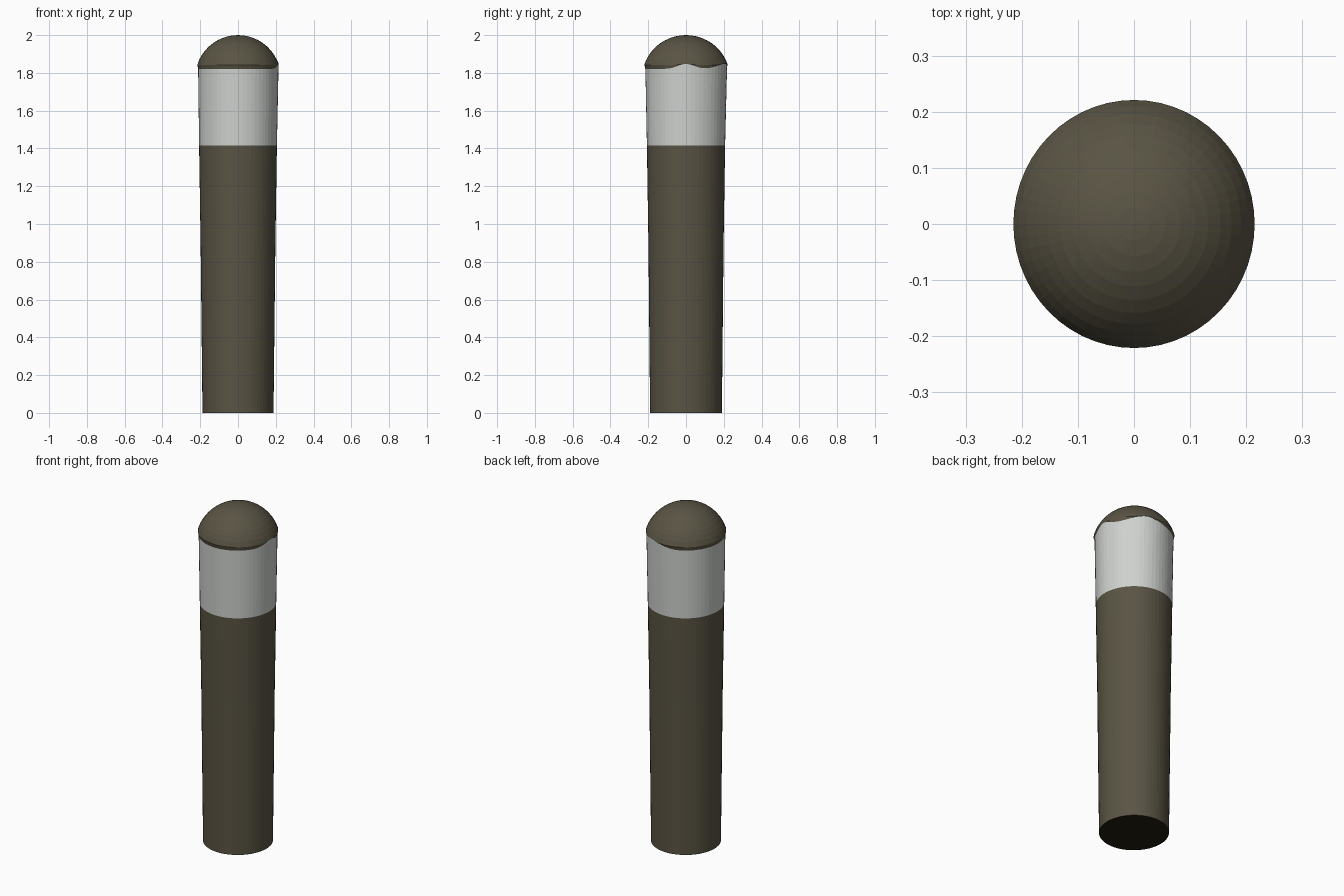
import bpy
import bmesh
from math import sin, cos, pi, exp, radians, sqrt

SEGMENTS = 56

cube = bpy.data.objects.get("Cube")
if cube:
    bpy.data.objects.remove(cube, do_unlink=True)


def make_material(name, rgb):
    mat = bpy.data.materials.new(name)
    mat.use_nodes = True
    mat.diffuse_color = (*rgb, 1)
    mat.node_tree.nodes["Principled BSDF"].inputs["Base Color"].default_value = (*rgb, 1)
    mat.roughness = 0.8
    return mat


olive = make_material("olive brown", (0.10, 0.088, 0.057))
white = make_material("reflective white", (0.62, 0.64, 0.62))
dark = make_material("dark underside", (0.015, 0.012, 0.004))


def lathe(name, rings, materials, close_bottom=False, close_top=False):
    """Skin rings; each ring is a function: angle -> (x radius, y radius, z)."""
    bm = bmesh.new()
    loops = []
    for ring in rings:
        loop = []
        for i in range(SEGMENTS):
            a = 2 * pi * i / SEGMENTS
            rx, ry, z = ring(a)
            loop.append(bm.verts.new((rx * cos(a), ry * sin(a), z)))
        loops.append(loop)
    for low, high in zip(loops, loops[1:]):
        for i in range(SEGMENTS):
            j = (i + 1) % SEGMENTS
            bm.faces.new((low[i], low[j], high[j], high[i]))
    if close_bottom:
        bm.faces.new(loops[0][::-1]).material_index = 1
    if close_top:
        tip = bm.verts.new((0, 0, 2))
        for i in range(SEGMENTS):
            bm.faces.new((loops[-1][i], loops[-1][(i + 1) % SEGMENTS], tip))
    mesh = bpy.data.meshes.new(name)
    bm.to_mesh(mesh)
    bm.free()
    for mat in materials:
        mesh.materials.append(mat)
    obj = bpy.data.objects.new(name, mesh)
    bpy.context.collection.objects.link(obj)
    return obj


def level(rx, ry, z):
    return lambda a: (rx, ry, z)


# Uneven upper edge of the band: two bumps on the back right
def bump(a, centre, width):
    d = (a - radians(centre) + pi) % (2 * pi) - pi
    return exp(-(d / radians(width)) ** 2)


def band_edge(a):
    lift = min(1, bump(a, 0, 16) + bump(a, 68, 26))
    return 0.211 + 0.004 * lift, 0.215 + 0.005 * lift, 1.821 + 0.027 * lift


def cap_rim(a):
    return 0.215, 0.221, max(1.843, band_edge(a)[2] + 0.002)


# Tapered post
post_bottom = level(0.188, 0.19, 0)
band_bottom = level(0.206, 0.207, 1.415)
lathe("post", [post_bottom, level(0.198, 0.199, 0.9), band_bottom],
      [olive, dark], close_bottom=True)

# Reflective band
lathe("band", [band_bottom, band_edge], [white])

# Domed cap: flared lip, then a shallow spherical dome
sphere, centre = 0.227, 1.773
dome = []
for k in range(1, 10):
    z = centre + sphere * sin(radians(18.5 + 71.5 * k / 10))
    r = sqrt(sphere ** 2 - (z - centre) ** 2)
    dome.append(level(r, r * 1.025, z))
lathe("domed_cap", [band_edge, cap_rim] + dome, [olive], close_top=True)
